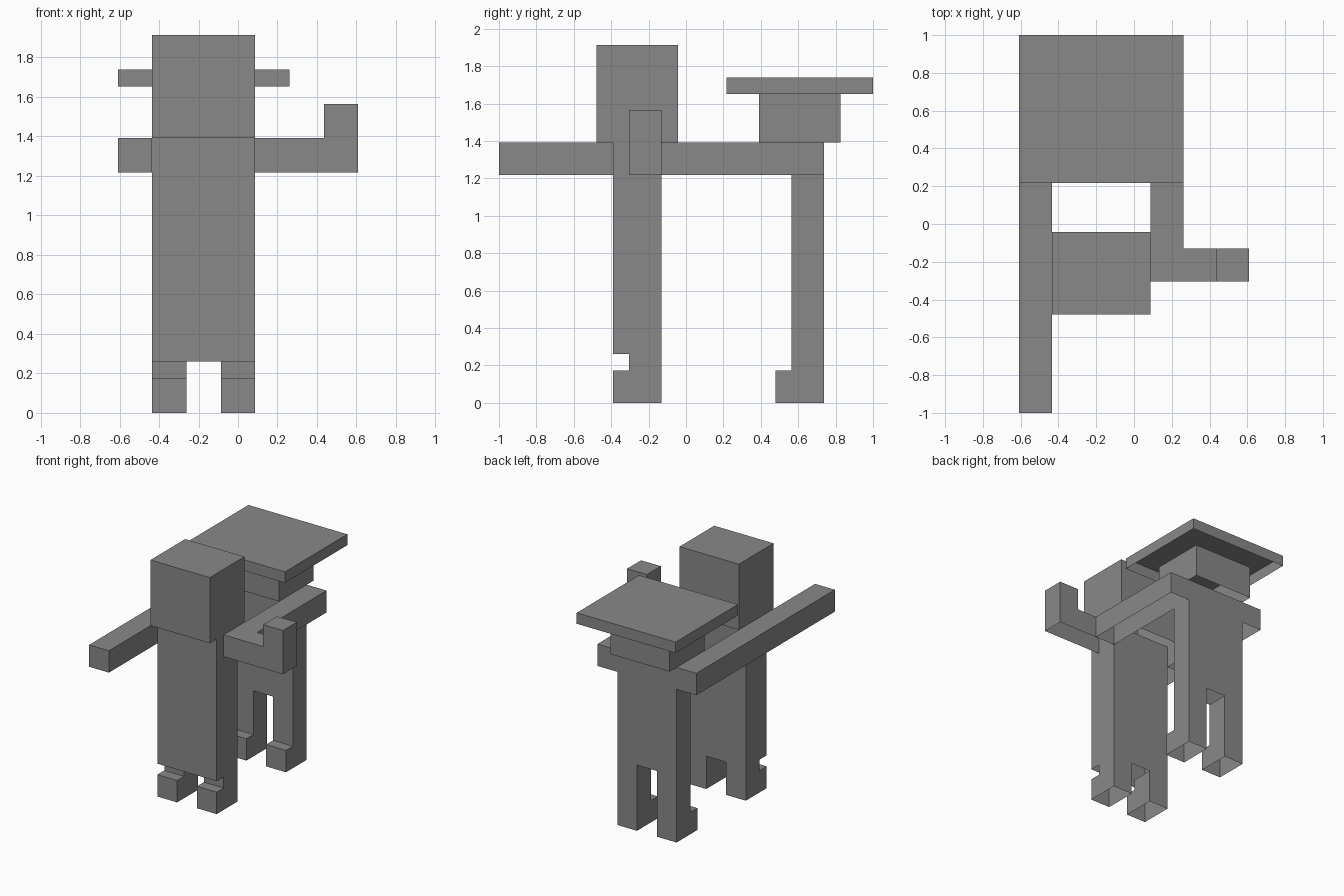
import bpy
import bmesh
from mathutils import Vector

U = 2 / 23  # one block; the model is 23 blocks long

cube = bpy.data.objects.get("Cube")
if cube:
    bpy.data.objects.remove(cube, do_unlink=True)

grey = bpy.data.materials.new("plain_grey")
grey.use_nodes = True
COLOUR = (0.25, 0.25, 0.25, 1)
grey.diffuse_color = COLOUR
grey.node_tree.nodes["Principled BSDF"].inputs["Base Color"].default_value = COLOUR


def extrude_part(name, profile, x0, x1, open_top=None):
    """Extrude a (y, z) outline along x, leaving its undersides open."""
    bm = bmesh.new()
    face = bm.faces.new([bm.verts.new((x0 * U, y * U, z * U)) for y, z in profile])
    moved = bmesh.ops.extrude_face_region(bm, geom=[face], use_keep_orig=True)["geom"]
    verts = [g for g in moved if isinstance(g, bmesh.types.BMVert)]
    bmesh.ops.translate(bm, verts=verts, vec=Vector(((x1 - x0) * U, 0, 0)))
    bmesh.ops.recalc_face_normals(bm, faces=bm.faces)
    # Shells are open below, and above where one runs into the next
    unwanted = [f for f in bm.faces if f.normal.z < -0.5 or (
        open_top is not None and f.normal.z > 0.5
        and abs(f.calc_center_median().z - open_top * U) < 0.01)]
    bmesh.ops.delete(bm, geom=unwanted, context="FACES")
    mesh = bpy.data.meshes.new(name)
    bm.to_mesh(mesh)
    bm.free()
    mesh.materials.append(grey)
    obj = bpy.data.objects.new(name, mesh)
    bpy.context.collection.objects.link(obj)


def block(name, x, y, z):
    outline = [(y[0], z[0]), (y[1], z[0]), (y[1], z[1]), (y[0], z[1])]
    extrude_part(name, outline, *x)


def legs(prefix, toe, hip):
    """A pair of L-shaped legs with a toe block at the front."""
    heel, shin = toe + 3, toe + 1
    outline = [(toe, 0), (heel, 0), (heel, hip), (shin, hip), (shin, 2), (toe, 2)]
    for side, x in (("right", -5), ("left", -1)):
        extrude_part(f"{prefix}_{side}_leg", outline, x, x + 2, open_top=hip)


WIDTH = (-5, 1)
RIGHT, LEFT = (-7, -5), (1, 3)
ARM_Z = (14, 16)

# Front figure, one arm ahead and one bent up
legs("front", -4.5, 3)
block("front_torso", WIDTH, (-4.5, -1.5), (3, 16))
block("front_head", WIDTH, (-5.5, -0.5), (16, 22))
block("front_right_arm", RIGHT, (-11.5, -1.5), ARM_Z)
block("front_left_upper_arm", (1, 7), (-3.5, -1.5), ARM_Z)
block("front_left_forearm", (5, 7), (-3.5, -1.5), (16, 18))

# Back figure, both arms reaching forward, with a wide hat
legs("back", 5.5, 6)
block("back_torso", WIDTH, (6.5, 8.5), (6, 16))
block("back_head", WIDTH, (4.5, 9.5), (16, 19))
block("back_right_arm", RIGHT, (-1.5, 8.5), ARM_Z)
block("back_left_arm", LEFT, (-1.5, 8.5), ARM_Z)
block("hat_brim", (-7, 3), (2.5, 11.5), (19, 20))
